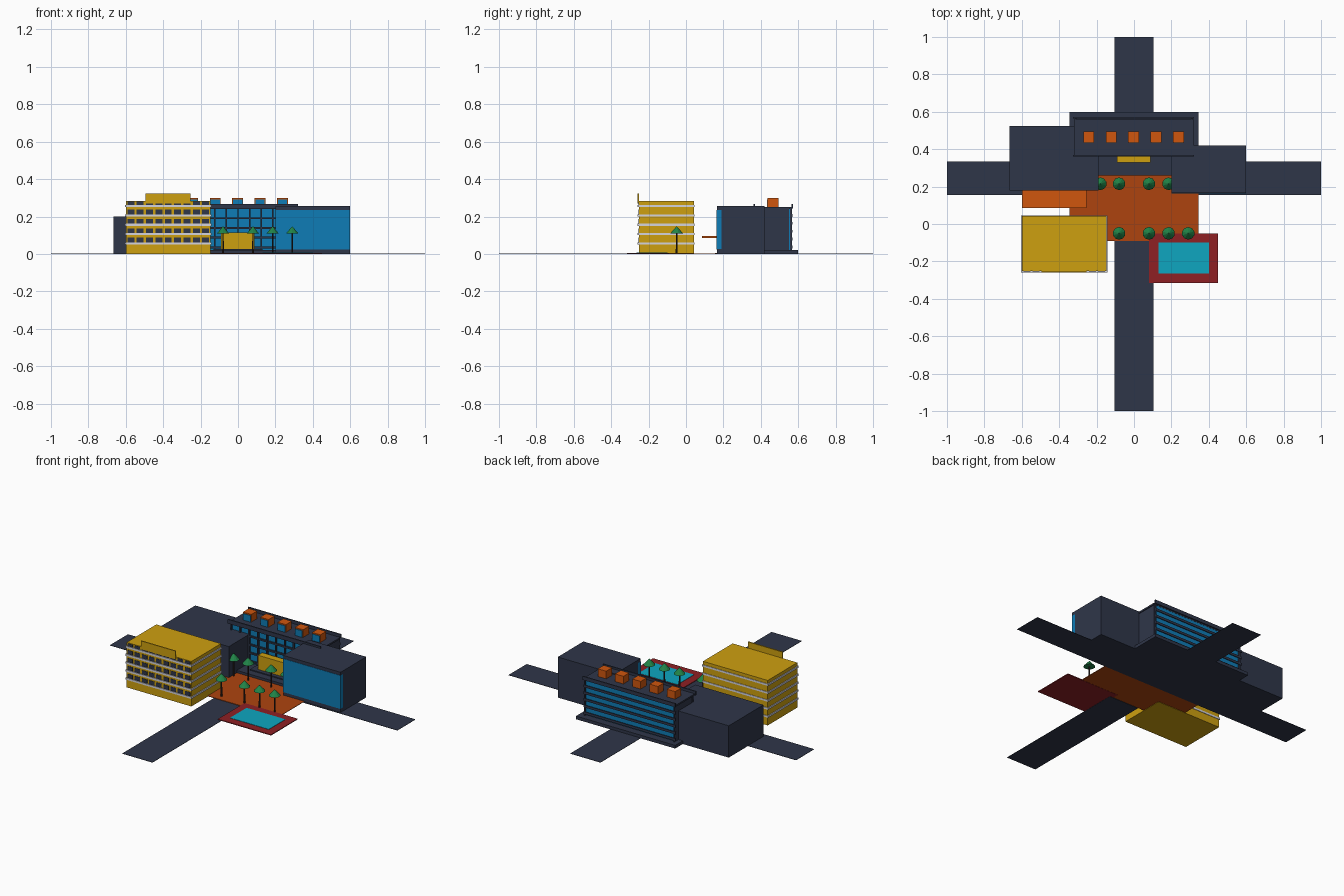
import bpy, bmesh, math

if "Cube" in bpy.data.objects:
    bpy.data.objects.remove(bpy.data.objects["Cube"])


def mat(name, r, g, b):
    m = bpy.data.materials.new(name)
    lin = [(c / 255 / 12.92 if c < 11 else ((c / 255 + 0.055) / 1.055) ** 2.4) for c in (r, g, b)]
    m.diffuse_color = (*lin, 1)
    m.use_nodes = True
    m.node_tree.nodes["Principled BSDF"].inputs["Base Color"].default_value = m.diffuse_color
    return m


NAVY = mat("navy", 47, 54, 73)
YELLOW = mat("yellow", 206, 160, 16)
BLUE = mat("glass blue", 14, 124, 182)
ORANGE = mat("orange", 208, 86, 13)
RUST = mat("rust paving", 174, 68, 15)
RED = mat("dark red", 142, 32, 36)
WATER = mat("water", 14, 166, 192)
GREEN = mat("green", 33, 132, 72)
WHITE = mat("pale grey", 214, 214, 222)
TRUNK = mat("trunk brown", 48, 36, 32)


def finish(bm, name, material):
    me = bpy.data.meshes.new(name)
    bm.to_mesh(me)
    bm.free()
    me.materials.append(material)
    ob = bpy.data.objects.new(name, me)
    bpy.context.collection.objects.link(ob)
    return ob


def boxes(name, material, *bounds):
    """One object made of boxes given as x0, x1, y0, y1, z0, z1."""
    bm = bmesh.new()
    for x0, x1, y0, y1, z0, z1 in bounds:
        vs = bmesh.ops.create_cube(bm, size=1)["verts"]
        for v in vs:
            v.co.x = x1 if v.co.x > 0 else x0
            v.co.y = y1 if v.co.y > 0 else y0
            v.co.z = z1 if v.co.z > 0 else z0
    return finish(bm, name, material)


# Roads and paving
boxes("cross_road", NAVY, (-1, 1, 0.155, 0.335, 0, 0.002))
boxes("north_road", NAVY, (-0.105, 0.105, 0.6, 1, 0, 0.002))
boxes("south_road", NAVY, (-0.105, 0.105, -1, -0.09, 0, 0.002))
boxes("plaza", RUST, (-0.345, 0.345, -0.09, 0.26, 0.002, 0.005))

# Pool
boxes("pool_deck", RED, (0.08, 0.45, -0.315, -0.05, 0.001, 0.006))
boxes("pool_water", WATER, (0.13, 0.40, -0.265, -0.10, 0.006, 0.008))

# Main hall: plinth, core, roof and edge fins
boxes("hall_plinth", NAVY, (-0.345, 0.345, 0.26, 0.60, 0, 0.02))
boxes("hall_steps", NAVY, (-0.13, 0.13, 0.305, 0.37, 0.02, 0.026))
boxes("hall_core", NAVY, (-0.315, 0.315, 0.39, 0.552, 0.02, 0.24))
boxes("hall_roof", NAVY, (-0.32, 0.32, 0.37, 0.558, 0.24, 0.25))
boxes("hall_roof_fins", NAVY,
      (-0.325, 0.32, 0.362, 0.37, 0.24, 0.266),
      (-0.325, 0.32, 0.564, 0.571, 0.243, 0.266))
boxes("front_glass", BLUE, (-0.31, 0.31, 0.384, 0.39, 0.022, 0.24))
boxes("rear_glass", BLUE, (-0.31, 0.31, 0.552, 0.557, 0.022, 0.24))
boxes("front_mullions", NAVY, *[
    (x - 0.004, x + 0.004, 0.372, 0.384, 0.02, 0.24)
    for x in [-0.31 + 0.062 * i for i in range(11)]])
boxes("front_transoms", NAVY, *[
    (-0.315, 0.315, 0.374, 0.384, z - 0.005, z + 0.005)
    for z in [0.035 + 0.052 * i for i in range(4)]])
boxes("rear_louvres", NAVY, *[
    (-0.325, 0.315, 0.565, 0.569, z, z + 0.015)
    for z in [0.03 + 0.042 * i for i in range(5)]])
boxes("rear_end_posts", NAVY, *[
    (x - 0.004, x + 0.004, 0.555, 0.566, 0.02, 0.25) for x in (-0.312, 0.31)])

# Entrance
boxes("entrance_portal", YELLOW, (-0.092, 0.088, 0.33, 0.372, 0.02, 0.115))

# Rooftop lanterns with glazed fronts
centres = [-0.242 + 0.12 * i for i in range(5)]
boxes("roof_lanterns", ORANGE, *[(x - 0.029, x + 0.029, 0.437, 0.495, 0.25, 0.298) for x in centres])
boxes("lantern_glass", BLUE, *[(x - 0.025, x + 0.025, 0.433, 0.437, 0.25, 0.291) for x in centres])

# Side wings
boxes("east_wing", NAVY,
      (0.2, 0.598, 0.19, 0.42, 0, 0.255),
      (0.2, 0.598, 0.165, 0.19, 0, 0.025),
      (0.2, 0.598, 0.165, 0.19, 0.235, 0.255))
boxes("east_wing_glass", BLUE, (0.2, 0.598, 0.163, 0.19, 0.025, 0.235))
boxes("west_wing", NAVY, (-0.665, -0.19, 0.18, 0.525, 0, 0.2))
boxes("west_canopy", ORANGE, (-0.6, -0.255, 0.085, 0.18, 0.085, 0.095))

# Yellow block with wrapping ledges and front windows
X0, X1, Y0, Y1 = -0.598, -0.148, -0.252, 0.042
boxes("office_block", YELLOW, (X0, X1, Y0, Y1, 0, 0.283))
ledges = [0.05 + 0.05 * i for i in range(5)]
boxes("office_ledges", WHITE, *[
    (X0 - 0.005, X1 + 0.005, Y0 - 0.006, Y1 + 0.003, z, z + 0.012) for z in ledges])
pitch = (X1 - X0) / 9
boxes("office_windows", NAVY, *[
    (X0 + pitch * (i + 0.13), X0 + pitch * (i + 0.87), Y0 - 0.002, Y0 + 0.004,
     z + 0.012, min(z + 0.037, 0.279))
    for z in ledges for i in range(9)])
boxes("office_parapet", YELLOW, (-0.495, -0.255, -0.258, -0.251, 0.27, 0.322))

# Trees
spots = [(x, 0.215) for x in (-0.18, -0.08, 0.08, 0.185)]
spots += [(x, -0.05) for x in (-0.08, 0.08, 0.185, 0.29)]
for name, material, r0, r1, z0, z1, n in (
        ("tree_trunks", TRUNK, 0.005, 0.004, 0.004, 0.115, 6),
        ("tree_crowns", GREEN, 0.034, 0.002, 0.11, 0.146, 10)):
    bm = bmesh.new()
    for x, y in spots:
        cone = bmesh.ops.create_cone(bm, cap_ends=True, segments=n, radius1=r0, radius2=r1, depth=z1 - z0)
        bmesh.ops.translate(bm, verts=cone["verts"], vec=(x, y, (z0 + z1) / 2))
    finish(bm, name, material)
